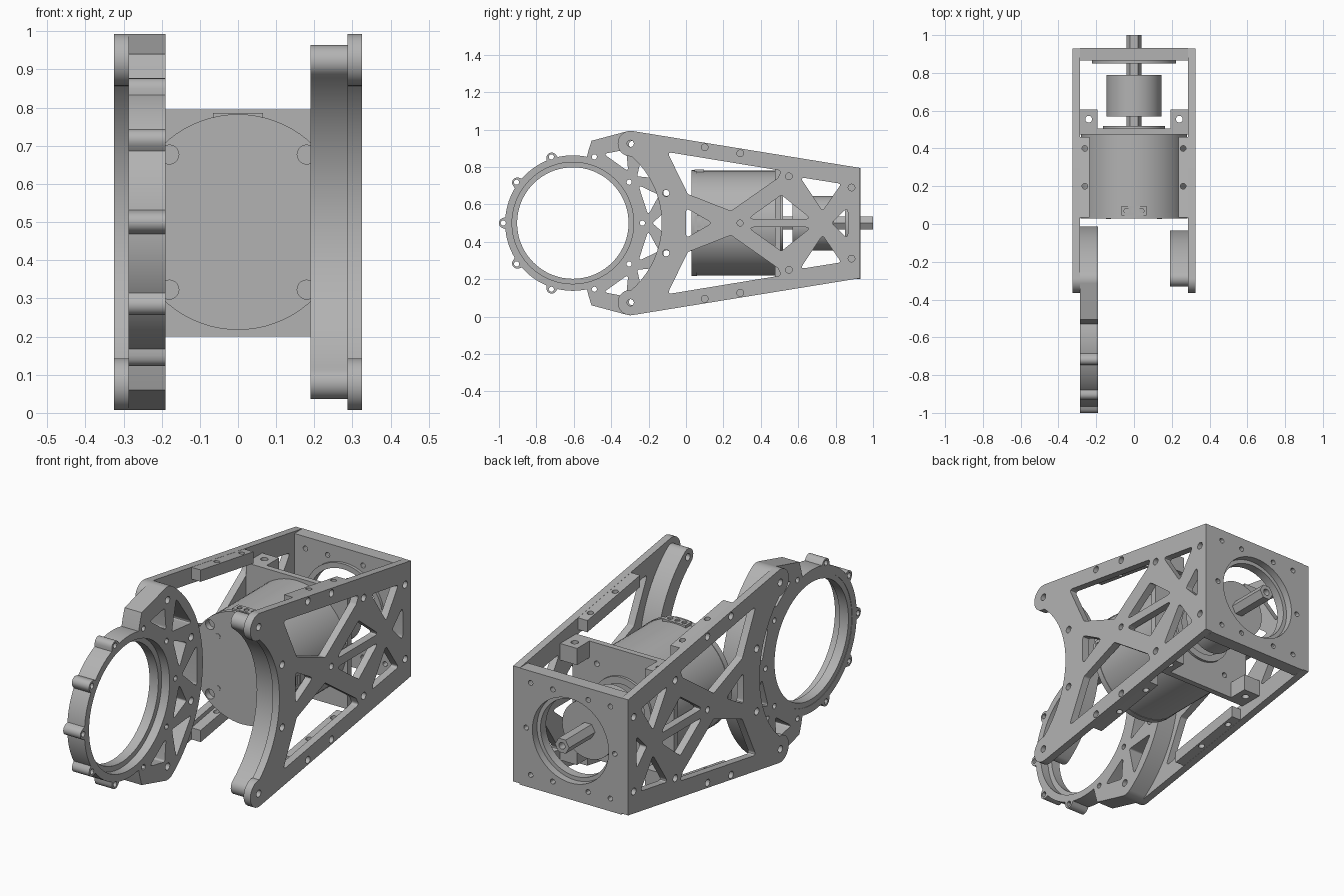
import bpy, bmesh
from math import sin, cos, radians, sqrt
from mathutils import Vector

if "Cube" in bpy.data.objects:
    bpy.data.objects.remove(bpy.data.objects["Cube"])

metal = bpy.data.materials.new("machined grey")
metal.use_nodes = True
GREY = (0.45, 0.45, 0.45, 1)
metal.diffuse_color = GREY
metal.node_tree.nodes["Principled BSDF"].inputs["Base Color"].default_value = GREY
parts = []


def arc(c, r, a0, a1, n=24):
    angles = [radians(a0 + (a1 - a0) * i / n) for i in range(n + 1)]
    return [(c[0] + r * cos(a), c[1] + r * sin(a)) for a in angles]


def circle(c, r, n=24):
    return arc(c, r, 0, 360, n)[:-1]


def rect(a0, a1, b0, b1):
    return [(a0, b0), (a1, b0), (a1, b1), (a0, b1)]


def rounded(pts, r):
    """Fillet every corner of a polygon."""
    out = []
    for i, p in enumerate(pts):
        p = Vector(p)
        u = (Vector(pts[i - 1]) - p).normalized()
        v = (Vector(pts[(i + 1) % len(pts)]) - p).normalized()
        t = r / max(sqrt((1 - u.dot(v)) / (1 + u.dot(v))), 0.3)
        for k in range(7):
            s = k / 6
            q = p + u * t * (1 - s) ** 2 + v * t * s ** 2
            out.append((q.x, q.y))
    return out


def flip(pts):
    return [(a, 1 - b) for a, b in reversed(pts)]


def both(loops):
    return loops + [flip(p) for p in loops]


def symmetric(half):
    return half + flip(half[1:-1])


def polar(r, deg):
    return (HUB[0] + r * cos(radians(deg)), HUB[1] + r * sin(radians(deg)))


def prism(name, axis, t0, t1, outline, holes=(), shear=0):
    """Extrude a profile with holes along one axis."""
    place = {"x": lambda a, b: (t0, a, b), "y": lambda a, b: (a, t0, b),
             "z": lambda a, b: (a, b, t0)}[axis]
    direction = Vector([float(axis == k) for k in "xyz"])
    bm = bmesh.new()
    for loop in [outline, *holes]:
        vs = [bm.verts.new(place(*p)) for p in loop]
        for i, v in enumerate(vs):
            bm.edges.new((vs[i - 1], v))
    bmesh.ops.remove_doubles(bm, verts=bm.verts, dist=0.0002)
    bmesh.ops.triangle_fill(bm, edges=bm.edges[:], use_beauty=True, normal=direction)
    ext = bmesh.ops.extrude_face_region(bm, geom=bm.faces[:], use_keep_orig=True)
    moved = [g for g in ext["geom"] if isinstance(g, bmesh.types.BMVert)]
    bmesh.ops.translate(bm, verts=moved, vec=direction * (t1 - t0))
    for v in bm.verts:
        v.co.z += shear * v.co.y
    bmesh.ops.recalc_face_normals(bm, faces=bm.faces)
    mesh = bpy.data.meshes.new(name)
    bm.to_mesh(mesh)
    bm.free()
    mesh.materials.append(metal)
    ob = bpy.data.objects.new(name, mesh)
    bpy.context.scene.collection.objects.link(ob)
    parts.append(ob)
    return ob


HUB = (-0.605, 0.5)
LOBE = (-0.297, 0.925)
SIDES = (("left", 1), ("right", -1))

# Trussed side plates
plate = symmetric([(0.93, 0.5), (0.93, 0.795)] + arc(LOBE, 0.068, 81, 274)
                  + arc(HUB, 0.475, 48.8, 0))
truss = both([
    rounded([(-0.10, 0.88), (0.51, 0.78), (0.49, 0.74), (0.24, 0.565), (0.01, 0.655)], 0.014),
    rounded([(0.33, 0.522), (0.67, 0.522), (0.51, 0.65)], 0.012),
    rounded([(0.61, 0.745), (0.83, 0.71), (0.73, 0.565)], 0.012)])
truss += [rounded([(0, 0.58), (0, 0.42), (0.14, 0.5)], 0.014),
          rounded([(0.78, 0.5), (0.865, 0.585), (0.865, 0.415)], 0.012)]
bolts = both([circle(c, 0.018, 16) for c in
              (LOBE, (-0.107, 0.66), (0.10, 0.905), (0.29, 0.873), (0.55, 0.75), (0.885, 0.69))])
bolts.append(circle((0.289, 0.5), 0.016, 16))
for side, s in SIDES:
    prism(side + "_side_plate", "x", s * 0.287, s * 0.325, plate, truss + bolts)

# Curved spacer band inside the left plate
band = symmetric(arc(HUB, 0.57, 0, 53) + arc(polar(0.5275, 53), 0.0425, 53, 233, 16)
                 + arc(HUB, 0.485, 53, 0))
prism("curved_spacer", "x", 0.19, 0.287, band,
      [circle(polar(0.5275, a), 0.018, 16) for a in (-53, -18, 18, 53)])


# Ring mount with bolt bosses and a webbed sector
def boss_radius(deg):
    d = radians((deg + 18) % 36 - 18)
    k = 0.028 ** 2 - (0.367 * sin(d)) ** 2
    return max(0.362, 0.367 * cos(d) + sqrt(k)) if k > 0 else 0.362


rim = [polar(boss_radius(a), a) for a in range(78, 181)]
ring = symmetric(arc(HUB, 0.593, 0, 54.07) + arc(LOBE, 0.068, 54.07, 105)
                 + [(-0.505, 0.94), (-0.52, 0.893)] + rim)
web = both([rounded([polar(*p) for p in tri], 0.010) for tri in (
    ((0.405, 66), (0.405, 43), (0.485, 54)),
    ((0.555, 47), (0.555, 25), (0.425, 36)),
    ((0.405, 30), (0.405, 6), (0.485, 18)))])
web.append(rounded([polar(0.555, 11), polar(0.555, -11), polar(0.425, 0)], 0.010))
ring_bolts = [circle(polar(0.372, a), 0.014, 12) for a in range(0, 360, 36)]
ring_bolts += [circle(polar(0.525, a), 0.018, 16) for a in (-54, -18, 18, 54)]
prism("ring_mount", "x", -0.287, -0.19, ring, web + ring_bolts + [circle(HUB, 0.325, 72)])
prism("ring_lip", "x", -0.285, -0.235, circle(HUB, 0.328, 72), [circle(HUB, 0.298, 72)])

# Bars along the sloping top and bottom edges of the side plates
SLOPE = 0.162
for side, s in SIDES:
    holes = [circle((s * 0.26, y), 0.015, 16) for y in (0.2, 0.4)]
    bar = rect(s * 0.235, s * 0.287, 0.035, 0.46)
    prism(side + "_top_bar", "z", 0.885, 0.945, bar, holes, -SLOPE)
    prism(side + "_bottom_bar", "z", 0.055, 0.115, bar, holes, SLOPE)

# Back plate with a stepped bore
AXIS = (0, 0.5)
corner_bolts = both([circle((x, 0.735), 0.013, 12) for x in (-0.225, -0.1, 0.1, 0.225)])
corner_bolts += [circle((x, 0.5), 0.013, 12) for x in (-0.25, 0.25)]
prism("back_plate", "y", 0.865, 0.932, rect(-0.287, 0.287, 0.2, 0.795),
      corner_bolts + [circle(AXIS, 0.215, 64)])
prism("back_bore_lip", "y", 0.85, 0.895, circle(AXIS, 0.222, 64), [circle(AXIS, 0.195, 64)])

# Motor mount plate, boss and corner ears
prism("motor_mount_plate", "y", 0.475, 0.505, rect(-0.287, 0.287, 0.2, 0.795),
      [circle(AXIS, 0.13, 48)]
      + both([circle((x, 0.69), 0.014, 12) for x in (-0.15, 0.15)]))
prism("mount_boss", "y", 0.505, 0.518, circle(AXIS, 0.165, 48), [circle(AXIS, 0.13, 48)])
for side, s in SIDES:
    for level, z in (("top", 0.71), ("bottom", 0.2)):
        prism(f"{side}_{level}_ear", "z", z, z + 0.085,
              rect(s * 0.192, s * 0.287, 0.505, 0.605), [circle((s * 0.24, 0.555), 0.018, 16)])

# Motor with a drilled front face
face_holes = both([circle((x, 0.677), 0.025, 20) for x in (-0.18, 0.18)])
prism("motor_body", "y", 0.06, 0.476, circle(AXIS, 0.28, 72))
prism("motor_face", "y", 0.03, 0.06, circle(AXIS, 0.2825, 72), face_holes)
for x in (-0.135, 0.135):
    for z in (0.365, 0.63):
        prism("face_plug", "y", 0.027, 0.032, circle((x, z), 0.014, 16))
prism("top_connector", "z", 0.77, 0.786, rect(-0.065, 0.065, 0.045, 0.095),
      [circle((x, 0.07), 0.013, 12) for x in (-0.04, 0, 0.04)])
prism("side_connector", "x", 0.27, 0.286, rect(0.045, 0.095, 0.46, 0.54),
      [rect(0.058, 0.082, 0.475, 0.525)])

# Output drum and hexagonal shaft
prism("output_drum", "y", 0.57, 0.79, circle(AXIS, 0.146, 56))
prism("hex_shaft", "y", 0.46, 1.0, circle(AXIS, 0.04, 6), [circle(AXIS, 0.017, 16)])

for ob in parts:
    ob.select_set(True)
bpy.context.view_layer.objects.active = parts[0]
bpy.ops.object.shade_smooth_by_angle(angle=radians(30))
